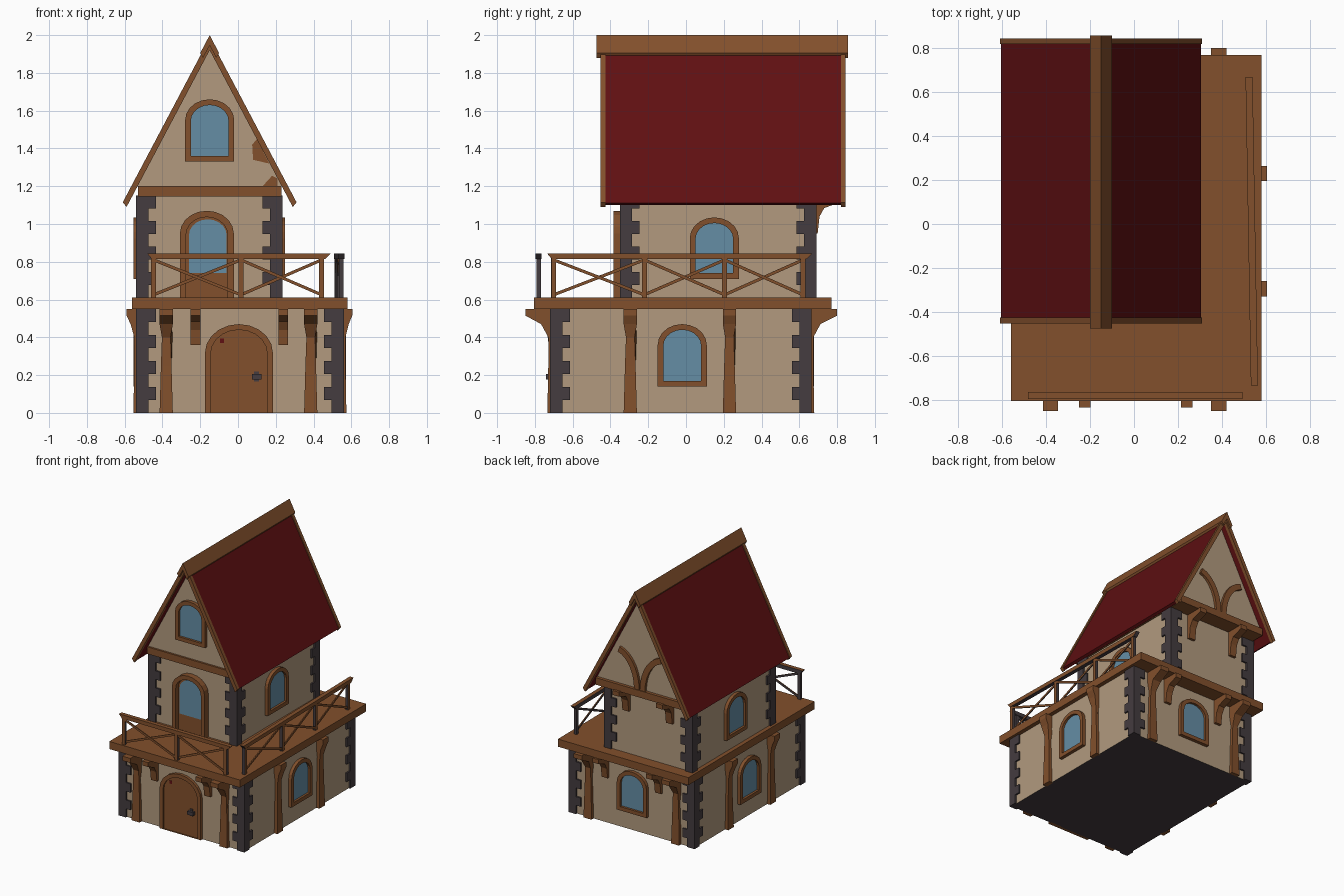
import bpy, bmesh, math
from mathutils import Matrix, Vector

if "Cube" in bpy.data.objects:
    bpy.data.objects.remove(bpy.data.objects["Cube"])


def material(name, rgb):
    m = bpy.data.materials.new(name)
    m.diffuse_color = (*rgb, 1)
    m.use_nodes = True
    m.node_tree.nodes["Principled BSDF"].inputs["Base Color"].default_value = m.diffuse_color
    return m


WOOD = material("brown wood", (0.223, 0.080, 0.025))
PLASTER = material("beige plaster", (0.445, 0.323, 0.209))
ROOF = material("dark red roof", (0.115, 0.005, 0.006))
GLASS = material("blue glass", (0.130, 0.270, 0.376))
STONE = material("dark stone", (0.058, 0.045, 0.050))

# Wall directions: angle about z. u runs along the wall, d is the distance outward.
FRONT, RIGHT, BACK, LEFT = 0, 90, 180, -90


def finish(name, bm, mats, angle=0, rule=None):
    bmesh.ops.recalc_face_normals(bm, faces=bm.faces)
    if rule:
        for f in bm.faces:
            f.normal_update()
            f.material_index = rule(f)
    bm.transform(Matrix.Rotation(math.radians(angle), 4, 'Z'))
    me = bpy.data.meshes.new(name)
    bm.to_mesh(me)
    bm.free()
    for m in mats:
        me.materials.append(m)
    ob = bpy.data.objects.new(name, me)
    bpy.context.collection.objects.link(ob)
    return ob


def add_prism(bm, pts, d0, d1, hole=None, width=None):
    """Extrude an outline of (u, z) points from d0 to d1, or a ring if hole is given."""
    mid = -(d0 + d1) / 2

    def loop(points, d):
        return [bm.verts.new((u, mid + (-d - mid) * (width(z) if width else 1), z)) for u, z in points]
    a, b = loop(pts, d0), loop(pts, d1)
    n = len(pts)
    pairs = [(a, b)]
    if hole:
        c, e = loop(hole, d0), loop(hole, d1)
        pairs += [(c, e), (a, c), (b, e)]
    else:
        bm.faces.new(a)
        bm.faces.new(b)
    for p, q in pairs:
        for i in range(n):
            j = (i + 1) % n
            bm.faces.new((p[i], p[j], q[j], q[i]))


def prism(name, angle, pts, d0, d1, mat, **kw):
    bm = bmesh.new()
    add_prism(bm, pts, d0, d1, **kw)
    return finish(name, bm, [mat], angle)


def rect(u0, u1, z0, z1):
    return [(u0, z0), (u1, z0), (u1, z1), (u0, z1)]


def box(name, x0, x1, y0, y1, z0, z1, mat):
    return prism(name, 0, rect(x0, x1, z0, z1), -y1, -y0, mat)


def arch(u, half, z0, z1, n=10):
    spring = z1 - 0.85 * half
    return [(u - half, z0), (u + half, z0)] + [
        (u + half * math.cos(math.pi * i / n), spring + (z1 - spring) * math.sin(math.pi * i / n))
        for i in range(n + 1)]


def strip(path, w):
    """Outline of a band of width w along a path."""
    left, right = [], []
    for i, p in enumerate(path):
        t = Vector(path[min(i + 1, len(path) - 1)]) - Vector(path[max(i - 1, 0)])
        t.normalize()
        left.append((p[0] - t.y * w / 2, p[1] + t.x * w / 2))
        right.append((p[0] + t.y * w / 2, p[1] - t.x * w / 2))
    return left + right[::-1]


def window(name, angle, dist, u, z0, z1, half=0.13):
    prism(name + "_frame", angle, arch(u, half, z0, z1), dist - 0.01, dist + 0.026, WOOD,
          hole=arch(u, half - 0.03, z0 + 0.03, z1 - 0.03))
    prism(name + "_glass", angle, arch(u, half - 0.028, z0 + 0.028, z1 - 0.028), dist - 0.005, dist + 0.008, GLASS)


def bracket(name, angle, dist, u, tip, z0, z1, w):
    prism(name, angle - 90, [(dist - 0.01, z0), (dist + 0.02, z0), (dist + 0.03, z1 - 0.11), (dist + 0.055, z1 - 0.065),
                             (tip, z1 - 0.035), (tip, z1), (dist - 0.01, z1)], -u - w / 2, -u + w / 2, WOOD)


def post(name, angle, dist, u, tip):
    mid = min(dist + 0.06, (dist + tip) / 2 + 0.01)
    prism(name, angle - 90, [(dist - 0.01, 0), (dist + 0.027, 0), (dist + 0.022, 0.25), (dist + 0.022, 0.40),
                             (mid, 0.47), (tip, 0.515), (tip, 0.55), (dist - 0.01, 0.55),
                             (dist - 0.01, 0.47), (dist - 0.01, 0.40), (dist - 0.01, 0.25)],
          -u - 0.035, -u + 0.035, WOOD, width=lambda z: 0.65 if 0.35 < z < 0.45 else 0.8 if 0.2 < z < 0.3 else 1)


def storey(name, x0, x1, y0, y1, z0, z1):
    """Plastered walls with alternating corner stones."""
    i = 0.013
    bm = bmesh.new()
    add_prism(bm, rect(x0 + i, x1 - i, z0, z1), -y1 + i, -y0 - i)
    finish(name + "_walls", bm, [PLASTER, STONE], rule=lambda f: int(f.normal.z < -0.5))
    bm = bmesh.new()
    h = (z1 - z0) / 8
    for k in range(8):
        s = 0.105 if k % 2 else 0.065
        for xa, xb in ((x0, x0 + s), (x1 - s, x1)):
            for ya, yb in ((y0, y0 + s), (y1 - s, y1)):
                add_prism(bm, rect(xa, xb, z0 + k * h, z0 + k * h + h), -yb, -ya)
    finish(name + "_corner_stones", bm, [STONE])


# Ground floor and balcony slab
storey("ground_floor", -0.54, 0.56, -0.72, 0.665, 0, 0.55)
box("balcony_slab", -0.56, 0.58, -0.805, 0.77, 0.55, 0.61, WOOD)

# Upper floor and the overhanging loft floor
storey("upper_floor", -0.54, 0.235, -0.35, 0.69, 0.61, 1.15)
box("loft_floor", -0.53, 0.23, -0.375, 0.80, 1.145, 1.2, WOOD)

# Posts and brackets under the balcony slab
for angle, dist, tip, us in ((FRONT, 0.707, 0.85, (-0.38, 0.385)), (RIGHT, 0.547, 0.605, (-0.295, 0.23)),
                             (BACK, 0.652, 0.80, (-0.385, 0.38)), (LEFT, 0.527, 0.59, (0.295, -0.23))):
    for u in us:
        post("wall_post", angle, dist, u, tip)
for angle, dist, tip, us in ((FRONT, 0.707, 0.835, (-0.225, 0.24)), (BACK, 0.652, 0.785, (-0.24, 0.225))):
    for u in us:
        bracket("slab_bracket", angle, dist, u, tip, 0.36, 0.55, 0.052)
for u in (-0.04, 0.34):
    bracket("loft_bracket", BACK, 0.677, u, 0.82, 0.95, 1.15, 0.055)

# Ground door with handle
prism("door", FRONT, arch(0.005, 0.155, 0, 0.445), 0.70, 0.717, WOOD)
prism("door_frame", FRONT, arch(0.005, 0.18, 0, 0.47), 0.70, 0.729, WOOD, hole=arch(0.005, 0.15, 0.001, 0.44))
prism("door_handle", FRONT, rect(0.075, 0.125, 0.178, 0.205), 0.715, 0.74, STONE)
prism("door_handle_plate", FRONT, rect(0.085, 0.11, 0.165, 0.22), 0.715, 0.722, STONE)
prism("door_red_mark", FRONT, rect(-0.095, -0.075, 0.37, 0.395), 0.716, 0.719, ROOF)

# Balcony door with a glazed top
prism("balcony_door", FRONT, arch(-0.165, 0.12, 0.61, 1.05), 0.33, 0.352, WOOD)
prism("balcony_door_frame", FRONT, arch(-0.165, 0.143, 0.61, 1.07), 0.33, 0.385, WOOD,
      hole=arch(-0.165, 0.11, 0.611, 1.037))
prism("balcony_door_glass", FRONT, arch(-0.16, 0.1, 0.74, 1.025), 0.345, 0.358, GLASS)

# Windows
window("right_lower_window", RIGHT, 0.547, -0.02, 0.14, 0.47)
window("left_lower_window", LEFT, 0.527, 0.02, 0.14, 0.47)
window("back_lower_window", BACK, 0.652, 0.0, 0.14, 0.47)
window("right_upper_window", RIGHT, 0.222, 0.15, 0.71, 1.035)
window("left_upper_window", LEFT, 0.527, -0.15, 0.71, 1.035)
window("gable_window", FRONT, 0.36, -0.15, 1.33, 1.66)

# Gable walls with wooden patches in front and curved braces behind
CX = -0.15
prism("gable_wall", FRONT, [(CX - 0.385, 1.2), (CX + 0.385, 1.2), (CX, 1.94)], -0.775, 0.36, PLASTER)
prism("gable_patch_upper", FRONT, [(0.08, 1.34), (0.165, 1.32), (0.10, 1.45), (0.075, 1.42)], 0.355, 0.363, WOOD)
prism("gable_patch_lower", FRONT, [(0.13, 1.2), (0.21, 1.2), (0.21, 1.24), (0.18, 1.255)], 0.355, 0.363, WOOD)
for s in (-1, 1):
    arc = [(-CX + s * (0.025 + 0.19 * (1 - math.cos(t * 0.2))), 1.2 + 0.28 * math.sin(t * 0.2)) for t in range(8)]
    prism("gable_brace", BACK, strip(arc, 0.045), 0.77, 0.795, WOOD)

# Roof panels, verge boards and ridge cap
for s in (-1, 1):
    def side(pts):
        return [(CX + s * u, z) for u, z in pts]
    prism("roof_panel", FRONT, side([(0, 1.97), (0.455, 1.11), (0.435, 1.10), (0, 1.93)]), -0.825, 0.435, ROOF)
    for d0, d1 in ((0.425, 0.452), (-0.845, -0.82)):
        prism("verge_board", FRONT, side([(0, 1.985), (0.46, 1.115), (0.44, 1.09), (0, 1.92)]), d0, d1, WOOD)
prism("ridge_cap", FRONT, [(CX + u, z) for u, z in ((0, 2.0), (0.05, 1.905), (0.035, 1.88), (0, 1.945),
                                                    (-0.035, 1.88), (-0.05, 1.905))], -0.857, 0.475, WOOD)


# Balcony railings: brown outside and on top, dark on the inner sides
def railing(name, angle, d, posts):
    bm = bmesh.new()
    a, b = posts[0], posts[-1]
    add_prism(bm, [(a - 0.01, 0.815), (b + 0.02, 0.815), (b + 0.05, 0.845), (a - 0.035, 0.845)], d - 0.016, d + 0.016)
    for u in posts:
        add_prism(bm, rect(u - 0.013, u + 0.013, 0.61, 0.82), d - 0.012, d + 0.012)
    for u, v in zip(posts, posts[1:]):
        add_prism(bm, strip([(u, 0.625), (v, 0.81)], 0.016), d - 0.009, d - 0.001)
        add_prism(bm, strip([(u, 0.81), (v, 0.625)], 0.016), d + 0.001, d + 0.009)
    finish(name, bm, [WOOD, STONE], angle, lambda f: int(not (f.normal.y < -0.5 or f.normal.z > 0.5)))


railing("front_railing", FRONT, 0.78, (-0.447, 0.015, 0.443))
railing("right_railing", RIGHT + 1, 0.535, (-0.71, -0.23, 0.195, 0.61))
